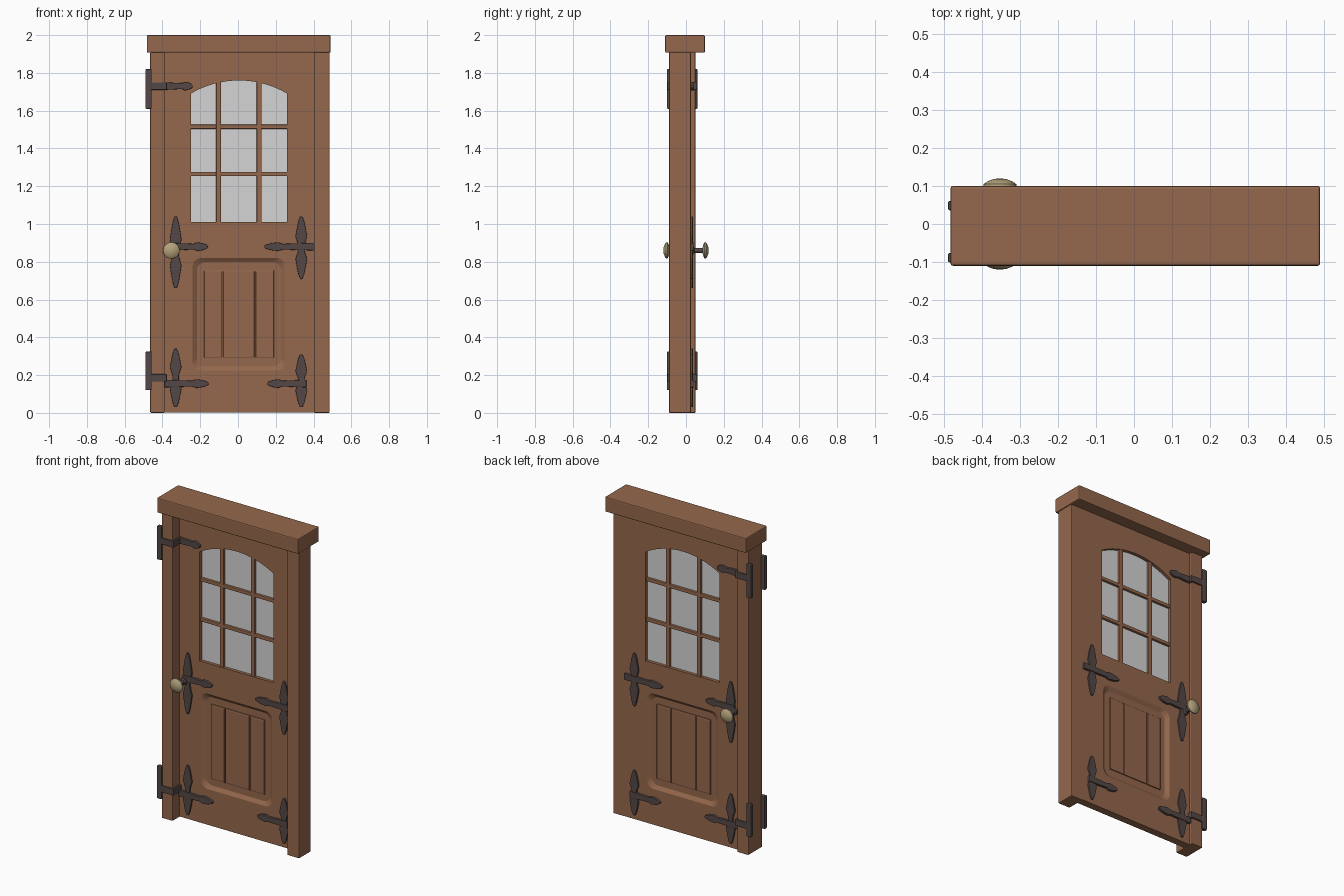
import bpy, bmesh, math

if "Cube" in bpy.data.objects:
    bpy.data.objects.remove(bpy.data.objects["Cube"])


def material(name, rgb):
    m = bpy.data.materials.new(name)
    m.diffuse_color = (*rgb, 1)
    m.use_nodes = True
    m.node_tree.nodes["Principled BSDF"].inputs["Base Color"].default_value = m.diffuse_color
    return m


WOOD = material("brown wood", (0.30, 0.137, 0.072))
GLASS = material("pale glass", (0.66, 0.66, 0.66))
IRON = material("dark iron", (0.088, 0.064, 0.062))
BRASS = material("dull brass", (0.45, 0.36, 0.20))


def loft(name, rings, mat, bevel=0.0):
    """Closed solid through matching rings of points."""
    bm = bmesh.new()
    vs = [[bm.verts.new(p) for p in r] for r in rings]
    n = len(vs[0])
    for a, b in zip(vs, vs[1:]):
        for i in range(n):
            j = (i + 1) % n
            bm.faces.new((a[i], a[j], b[j], b[i]))
    bm.faces.new(vs[0])
    bm.faces.new(vs[-1])
    bmesh.ops.recalc_face_normals(bm, faces=bm.faces[:])
    me = bpy.data.meshes.new(name)
    bm.to_mesh(me)
    bm.free()
    me.materials.append(mat)
    ob = bpy.data.objects.new(name, me)
    bpy.context.collection.objects.link(ob)
    if bevel:
        mod = ob.modifiers.new("soft edges", 'BEVEL')
        mod.width, mod.segments = bevel, 2
    return ob


def prism(name, outline, y0, y1, mat, bevel=0.0):
    return loft(name, [[(x, y, z) for x, z in outline] for y in (y0, y1)], mat, bevel)


def rect(x0, x1, z0, z1):
    return [(x0, z0), (x1, z0), (x1, z1), (x0, z1)]


def box(name, x0, x1, y0, y1, z0, z1, mat, bevel=0.0):
    return prism(name, rect(x0, x1, z0, z1), y0, y1, mat, bevel)


def round_rect(x0, x1, z0, z1, r):
    pts = []
    for cx, cz, a0 in ((x1 - r, z1 - r, 0), (x0 + r, z1 - r, 90),
                       (x0 + r, z0 + r, 180), (x1 - r, z0 + r, 270)):
        for k in range(6):
            a = math.radians(a0 + 18 * k)
            pts.append((cx + r * math.cos(a), cz + r * math.sin(a)))
    return pts


def cut(ob, cutter):
    mod = ob.modifiers.new("cut", 'BOOLEAN')
    mod.operation, mod.object, mod.solver = 'DIFFERENCE', cutter, 'EXACT'
    bpy.context.view_layer.objects.active = ob
    bpy.ops.object.modifier_apply(modifier=mod.name)
    bpy.data.objects.remove(cutter)


# frame
box("lintel", -0.483, 0.49, -0.11, 0.10, 1.907, 2.0, WOOD, 0.006)
box("left_jamb", -0.465, -0.388, -0.09, 0.05, 0, 1.91, WOOD, 0.005)
box("right_jamb", 0.402, 0.485, -0.09, 0.026, 0, 1.91, WOOD, 0.005)

# door leaf with arched window hole
F, B = -0.02, 0.026
door = box("door", -0.392, 0.405, F, B, 0.003, 1.909, WOOD)
X0, X1, SILL, SPRING, PEAK = -0.25, 0.26, 1.01, 1.69, 1.76
XC, HW = (X0 + X1) / 2, (X1 - X0) / 2


def arch_z(x):
    rise = PEAK - SPRING
    rad = (HW * HW + rise * rise) / (2 * rise)
    return PEAK - rad + math.sqrt(rad * rad - (x - XC) ** 2)


arch = [(X1 - 2 * HW * i / 20, arch_z(X1 - 2 * HW * i / 20)) for i in range(21)]
window = [(X0, SILL), (X1, SILL)] + arch
cut(door, prism("window_cutter", window, -0.2, 0.2, WOOD))
prism("window_glass", window, 0.000, 0.006, GLASS)

# glazing bars
for x in (-0.103, 0.112):
    box("upright_glazing_bar", x - 0.013, x + 0.013, F + 0.004, B - 0.004,
        SILL - 0.01, arch_z(x) + 0.005, WOOD, 0.004)
for z in (1.265, 1.515):
    box("cross_glazing_bar", X0 - 0.01, X1 + 0.01, F + 0.006, B - 0.006,
        z - 0.011, z + 0.011, WOOD, 0.004)

# raised lower panel on each face: recess with sloped sides, then planked field
for y, s in ((F, 1), (B, -1)):
    rings = []
    for d, inset in ((-0.02, -0.012), (0.0, 0.0), (0.015, 0.022)):
        rings.append([(x, y + s * d, z) for x, z in round_rect(
            -0.24 + inset, 0.25 - inset, 0.225 + inset, 0.82 - inset, 0.045)])
    cut(door, loft("panel_cutter", rings, WOOD))
    for a, b in ((-0.18, -0.084), (-0.08, 0.088), (0.092, 0.19)):
        outer, inner = rect(a, b, 0.29, 0.755), rect(a + 0.002, b - 0.002, 0.296, 0.749)
        loft("panel_plank", [[(x, y + s * 0.017, z) for x, z in outer],
                             [(x, y + s * 0.009, z) for x, z in outer],
                             [(x, y + s * 0.007, z) for x, z in inner]], WOOD)

# iron hardware
LEAF = ((0, .006), (.08, .016), (.2, .024), (.32, .031), (.40, .022),
        (.46, .017), (.54, .017), (.60, .022), (.68, .031), (.8, .024), (.92, .016), (1, .006))
STRAP = ((0, .020), (.4, .017), (.62, .015), (.72, .023), (.85, .019), (.95, .012), (1, .005))


def blade(name, start, end, profile, across, y, s, thick, upright):
    """Flat shaped iron strip on the face y, standing out towards s."""
    def at(t, w):
        u = start + (end - start) * t
        return (across + w, u) if upright else (u, across + w)
    pts = [at(t, w) for t, w in profile] + [at(t, -w) for t, w in reversed(profile)]
    prism(name, pts, y - s * 0.003, y + s * thick, IRON, 0.003)


for y, s, jamb_y in ((F, -1, -0.09), (B, 1, 0.05)):
    # upright leaves: x, bottom, top
    for x, z0, z1 in ((-0.33, 0.66, 1.04), (-0.33, 0.03, 0.34),
                      (0.335, 0.71, 1.04), (0.335, 0.03, 0.31)):
        blade("iron_leaf", z0, z1, LEAF, x, y, s, 0.010, True)
    # straps: root x, tip x, height
    for a, b, z in ((-0.36, -0.16, 0.88), (0.40, 0.14, 0.88), (-0.388, -0.155, 0.155),
                    (0.362, 0.155, 0.155), (-0.388, -0.24, 1.73)):
        blade("iron_strap", a, b, STRAP, z, y, s, 0.014, False)
    # hinges wrapping the outer edge of the left jamb, stepping back to the door
    for zs, z0, z1 in ((1.73, 1.61, 1.82), (0.185, 0.12, 0.325)):
        ya, yb = sorted((jamb_y + s * 0.011, jamb_y - s * 0.014))
        box("hinge_plate", -0.49, -0.457, ya, yb, z0, z1, IRON, 0.005)
        ya, yb = sorted((jamb_y + s * 0.009, jamb_y - s * 0.004))
        box("hinge_arm", -0.462, -0.38, ya, yb, zs - 0.02, zs + 0.02, IRON, 0.004)
        ya, yb = sorted((jamb_y + s * 0.009, y - s * 0.002))
        box("hinge_step", -0.39, -0.377, ya, yb, zs - 0.02, zs + 0.02, IRON, 0.003)


# knobs, turned about the y direction
def turned(name, profile, s, mat):
    rings = [[(-0.353 + r * math.cos(a), s * y, 0.86 + r * math.sin(a))
              for a in (2 * math.pi * k / 24 for k in range(24))] for y, r in profile]
    ob = loft(name, rings, mat)
    bpy.ops.object.select_all(action='DESELECT')
    ob.select_set(True)
    bpy.context.view_layer.objects.active = ob
    bpy.ops.object.shade_smooth_by_angle(angle=math.radians(40))


for s in (-1, 1):
    turned("knob_stem", ((0.015, 0.024), (0.038, 0.022), (0.044, 0.013), (0.095, 0.014)), s, IRON)
    turned("knob", ((0.088, 0.016), (0.093, 0.034), (0.099, 0.044), (0.105, 0.043),
                    (0.112, 0.033), (0.118, 0.018), (0.12, 0.004)), s, BRASS)
